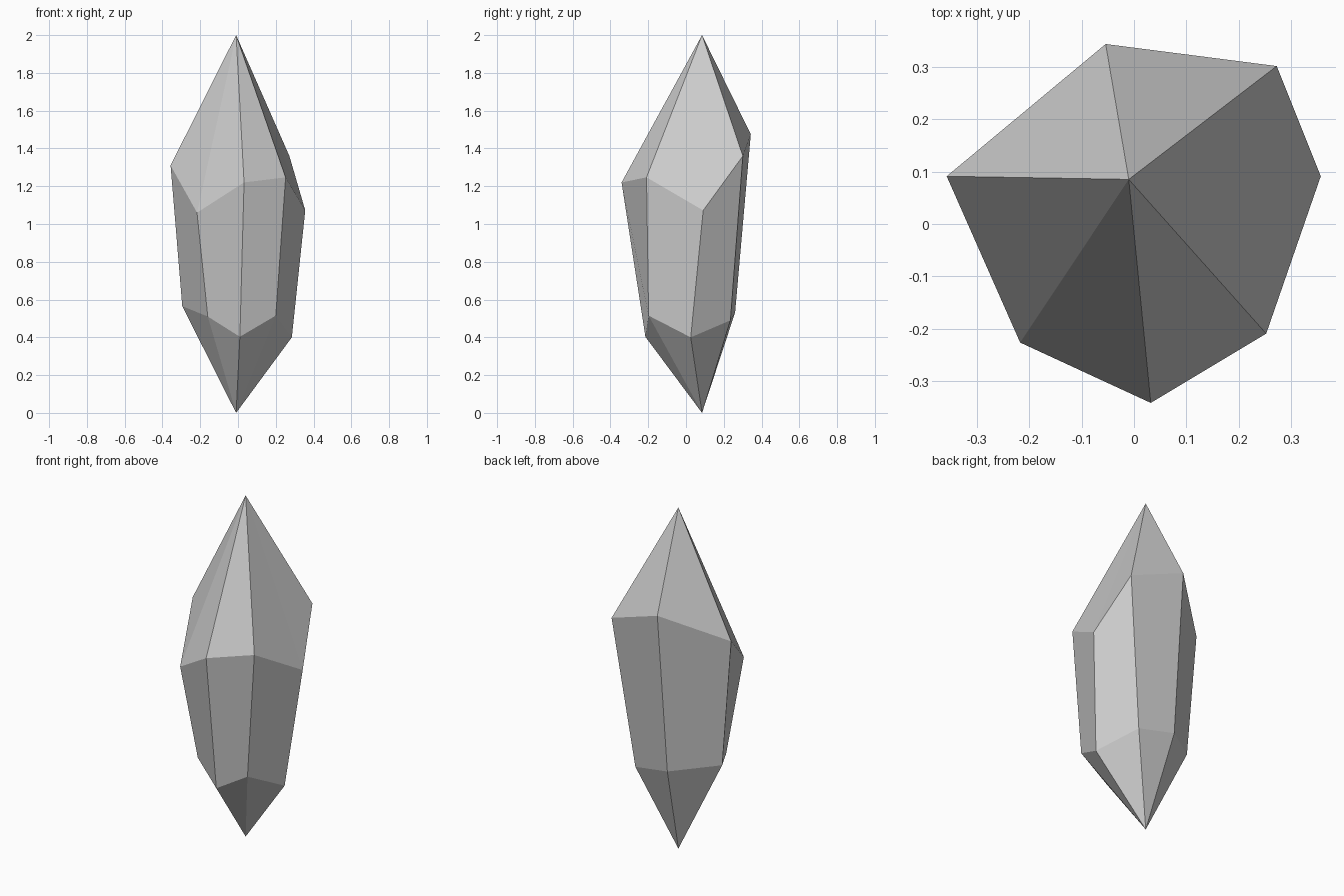
import bpy, bmesh

if "Cube" in bpy.data.objects:
    bpy.data.objects.remove(bpy.data.objects["Cube"])

# Seven-sided crystal: two uneven rings closed by a point at each end
upper = [(-0.357, 0.091, 1.31), (-0.217, -0.226, 1.06), (0.032, -0.341, 1.22),
         (0.252, -0.209, 1.247), (0.356, 0.091, 1.072), (0.272, 0.301, 1.36),
         (-0.054, 0.343, 1.475)]
lower = [(-0.295, 0.086, 0.565), (-0.16, -0.144, 0.51), (0.01, -0.215, 0.403),
         (0.2, -0.198, 0.515), (0.285, 0.025, 0.4), (0.164, 0.235, 0.49),
         (-0.061, 0.26, 0.532)]
tip_xy = (-0.01, 0.085)

bm = bmesh.new()
top = bm.verts.new((*tip_xy, 2.0))
bottom = bm.verts.new((*tip_xy, 0.0))
up = [bm.verts.new(p) for p in upper]
low = [bm.verts.new(p) for p in lower]

# Point facets and side facets
n = len(up)
for i in range(n):
    j = (i + 1) % n
    bm.faces.new((top, up[i], up[j]))
    bm.faces.new((up[i], low[i], low[j], up[j]))
    bm.faces.new((bottom, low[j], low[i]))
bmesh.ops.recalc_face_normals(bm, faces=bm.faces)

mesh = bpy.data.meshes.new("crystal")
bm.to_mesh(mesh)
bm.free()
crystal = bpy.data.objects.new("crystal", mesh)
bpy.context.collection.objects.link(crystal)
